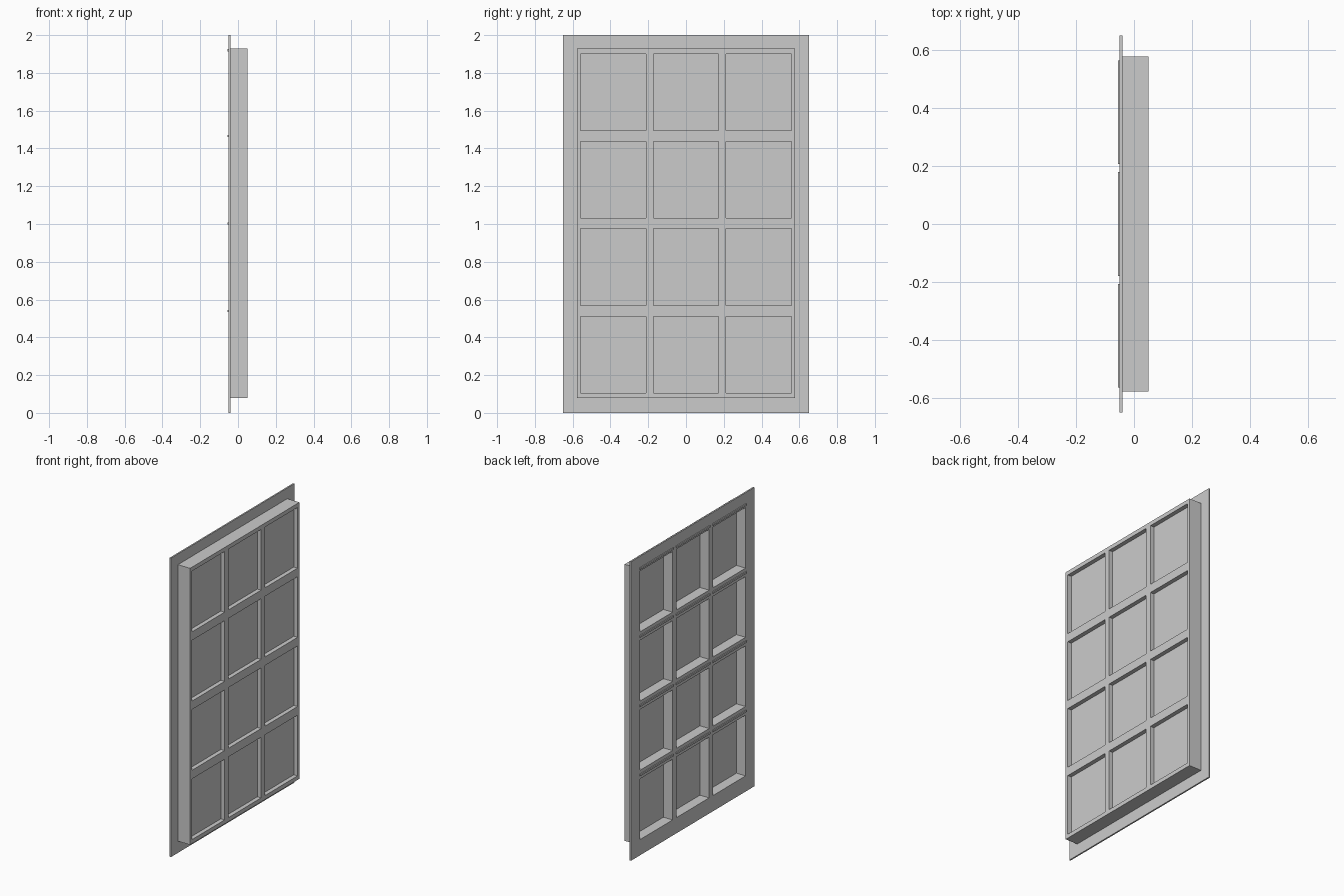
import bpy, bmesh

if "Cube" in bpy.data.objects:
    bpy.data.objects.remove(bpy.data.objects["Cube"])


def lattice(name, ys, zs, x0, x1, is_hole):
    """Flat grid of cells with holes, extruded along x."""
    bm = bmesh.new()
    v = {(i, j): bm.verts.new((x0, y, z))
         for i, y in enumerate(ys) for j, z in enumerate(zs)}
    for i in range(len(ys) - 1):
        for j in range(len(zs) - 1):
            if not is_hole(i, j):
                bm.faces.new((v[i, j], v[i + 1, j], v[i + 1, j + 1], v[i, j + 1]))
    ext = bmesh.ops.extrude_face_region(bm, geom=bm.faces[:], use_keep_orig=True)
    moved = [g for g in ext["geom"] if isinstance(g, bmesh.types.BMVert)]
    bmesh.ops.translate(bm, verts=moved, vec=(x1 - x0, 0, 0))
    bmesh.ops.recalc_face_normals(bm, faces=bm.faces[:])
    me = bpy.data.meshes.new(name)
    bm.to_mesh(me)
    bm.free()
    ob = bpy.data.objects.new(name, me)
    bpy.context.collection.objects.link(ob)
    return ob


def box(name, x, y, z):
    return lattice(name, y, z, x[0], x[1], lambda i, j: False)


# pane openings: three columns, four rows
cols = [(c - 0.173, c + 0.173) for c in (-0.386, 0.0, 0.386)]
rows = [(c - 0.203, c + 0.203) for c in (0.308, 0.772, 1.235, 1.698)]

# deep window frame with glazing bars
ys = [-0.578] + [y for c in cols for y in c] + [0.578]
zs = [0.078] + [z for r in rows for z in r] + [1.928]
lattice("window_frame", ys, zs, -0.05, 0.05, lambda i, j: i % 2 and j % 2)

# thin trim flange around the back of the frame
lattice("trim_flange", [-0.652, -0.578, 0.578, 0.652], [0, 0.078, 1.928, 2.0],
        -0.05, -0.04, lambda i, j: i == 1 and j == 1)

for c in cols:
    for r in rows:
        # glass pane set toward the front of the opening
        box("glass_pane", (0.018, 0.022), c, r)
        # slim strip above each pane on the back
        mid = r[1] + (0.019 if r is rows[-1] else 0.028)
        box("head_strip", (-0.056, -0.05), (c[0] - 0.006, c[1] + 0.006),
            (mid - 0.006, mid + 0.006))
